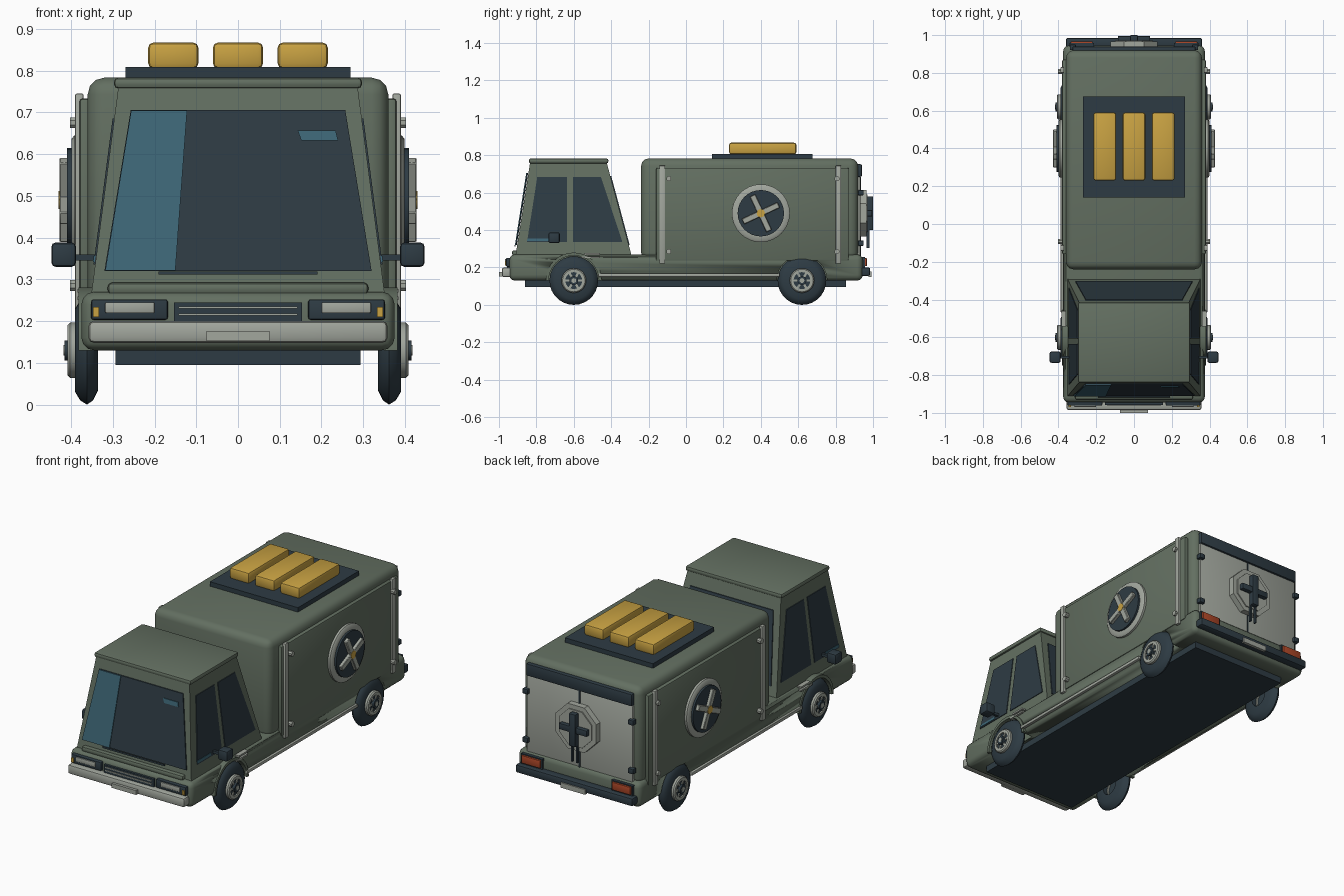
import bpy, bmesh
from math import radians, pi
from mathutils import Matrix, Vector

if "Cube" in bpy.data.objects:
    bpy.data.objects.remove(bpy.data.objects["Cube"], do_unlink=True)


def material(name, r, g, b):
    m = bpy.data.materials.new(name)
    m.use_nodes = True
    m.diffuse_color = (r, g, b, 1)
    bsdf = next(n for n in m.node_tree.nodes if n.type == 'BSDF_PRINCIPLED')
    bsdf.inputs["Base Color"].default_value = (r, g, b, 1)
    bsdf.inputs["Roughness"].default_value = 0.7
    return m


GREEN = material("olive green", .125, .16, .12)
GREY = material("light grey", .36, .385, .34)
DARK = material("dark slate", .027, .044, .057)
TEAL = material("teal glare", .047, .135, .185)
YELLOW = material("amber yellow", .58, .36, .055)
RED = material("lamp red", .4, .06, .02)


def make(name, bm, mat):
    me = bpy.data.meshes.new(name)
    bm.to_mesh(me)
    me.materials.append(mat)
    ob = bpy.data.objects.new(name, me)
    bpy.context.scene.collection.objects.link(ob)
    bpy.ops.object.select_all(action='DESELECT')
    ob.select_set(True)
    bpy.context.view_layer.objects.active = ob
    bpy.ops.object.shade_smooth_by_angle(angle=radians(40))
    return ob


def finish(name, bm, mat, pair=False):
    """Turn a bmesh into an object, or into a left and right pair."""
    bmesh.ops.recalc_face_normals(bm, faces=bm.faces)
    ob = make("left_" + name if pair else name, bm, mat)
    if pair:
        bmesh.ops.scale(bm, vec=(-1, 1, 1), verts=bm.verts)
        bmesh.ops.reverse_faces(bm, faces=bm.faces)
        make("right_" + name, bm, mat)
    bm.free()
    return ob


def box(name, x, y, z, mat, bevel=0, pair=False, seg=2, turn=None):
    bm = bmesh.new()
    bmesh.ops.create_cube(bm, size=1)
    bmesh.ops.scale(bm, vec=(x[1] - x[0], y[1] - y[0], z[1] - z[0]), verts=bm.verts)
    if bevel:
        bmesh.ops.bevel(bm, geom=bm.edges[:], offset=bevel, segments=seg,
                        profile=.5, affect='EDGES')
    if turn:
        bmesh.ops.rotate(bm, matrix=Matrix.Rotation(turn, 3, 'X'), verts=bm.verts)
    bmesh.ops.translate(bm, vec=(sum(x) / 2, sum(y) / 2, sum(z) / 2), verts=bm.verts)
    return finish(name, bm, mat, pair)


def disc(name, axis, centre, r, depth, mat, pair=False, seg=24):
    bm = bmesh.new()
    rot = Matrix.Rotation(pi / 2, 4, 'Y' if axis == 'X' else 'X')
    if seg == 8:
        rot = rot @ Matrix.Rotation(pi / 8, 4, 'Z')
    bmesh.ops.create_cone(bm, cap_ends=True, segments=seg, radius1=r, radius2=r,
                          depth=depth, matrix=Matrix.Translation(centre) @ rot)
    return finish(name, bm, mat, pair)


def lathe(name, profile, y, z, mat, angle=2 * pi, seg=28):
    """Spin a closed (x, radius) outline about a sideways axis, on both sides."""
    bm = bmesh.new()
    vs = [bm.verts.new((x, y + r, z)) for x, r in profile]
    face = bm.faces.new(vs)
    full = angle > 6
    geom = face.edges[:] + vs + ([] if full else [face])
    if full:
        bmesh.ops.delete(bm, geom=[face], context='FACES_ONLY')
    bmesh.ops.spin(bm, geom=geom, cent=(0, y, z), axis=(1, 0, 0), angle=angle, steps=seg)
    bmesh.ops.remove_doubles(bm, verts=bm.verts, dist=1e-4)
    finish(name, bm, mat, True)


def plate(name, corners, push, mat, pair=False):
    """Thin flat panel from its corners, thickened along push."""
    bm = bmesh.new()
    f = bm.faces.new([bm.verts.new(c) for c in corners])
    out = bmesh.ops.extrude_face_region(bm, geom=[f])["geom"]
    bmesh.ops.translate(bm, vec=push, verts=[v for v in out if isinstance(v, bmesh.types.BMVert)])
    finish(name, bm, mat, pair)


# Lower body with wheel wells
WHEELS = {"front": -.6, "rear": .62}
body = box("lower_body", (-.375, .375), (-.945, .945), (.13, .27), GREEN, .03, seg=3)
for end, y in WHEELS.items():
    for s in (1, -1):
        cutter = disc("well_cutter", 'X', (s * .4, y, .13), .134, .18, DARK, seg=32)
        cutter.hide_render = True
        mod = body.modifiers.new("well", 'BOOLEAN')
        mod.operation, mod.object, mod.solver = 'DIFFERENCE', cutter, 'EXACT'
        bpy.context.view_layer.objects.active = body
        bpy.ops.object.modifier_apply(modifier=mod.name)
        bpy.data.objects.remove(cutter, do_unlink=True)
box("underbody", (-.293, .293), (-.86, .855), (.095, .16), DARK)
box("side_trim", (.37, .388), (-.47, .5), (.15, .168), GREY, .004, True)

# Wheels
TYRE = [(.335, .05), (.335, .095), (.347, .12), (.362, .13), (.378, .12), (.39, .1), (.39, .05)]
for end, y in WHEELS.items():
    lathe(end + "_tyre", TYRE, y, .13, DARK)
    lathe(end + "_rim", [(.36, .045), (.36, .066), (.402, .066), (.408, .06), (.408, .045)],
          y, .13, GREY)
    disc(end + "_wheel_face", 'X', (.385, y, .13), .05, .03, DARK, True)
    for k in range(3):
        box(end + "_spoke", (.385, .405), (y - .05, y + .05), (.124, .136), GREY,
            pair=True, turn=k * pi / 3)
    disc(end + "_hub", 'X', (.4, y, .13), .024, .032, DARK, True, 16)
    disc(end + "_hub_cap", 'X', (.414, y, .13), .013, .008, GREY, True, 12)
lathe("front_arch", [(.35, .134), (.35, .15), (.382, .15), (.382, .134)], -.6, .13, GREEN, pi, 16)
for z in (.25, .268):
    box("step_bar", (.36, .385), (-.56 + z - .25, -.46), (z, z + .009), GREY, pair=True)

# Cargo box
box("cargo_box", (-.36, .36), (-.24, .92), (.24, .783), GREEN, .04, seg=3)
box("side_panel", (.35, .38), (-.16, .87), (.235, .733), GREEN, .008, True)
for y, out in ((-.127, .035), (.815, -.008)):
    box("panel_rail", (.37, .39), (y - .015, y + .015), (.22, .745), GREY, .004, True)
    for z in (.285, .675):
        disc("panel_bolt", 'X', (.39, y + out, z), .014, .026, GREY, True, 8)

# Side fans
FAN = Vector((0, .4, .49))
lathe("fan_ring", [(.37, .118), (.37, .155), (.392, .155), (.399, .146), (.399, .118)],
      FAN.y, FAN.z, GREY, seg=32)
disc("fan_disc", 'X', (.392, FAN.y, FAN.z), .124, .036, DARK, True, 32)
for k in range(2):
    box("fan_blade", (.405, .428), (FAN.y - .105, FAN.y + .105), (FAN.z - .016, FAN.z + .016),
        GREY, .003, True, 1, radians(25 + 90 * k))
disc("fan_hub", 'X', (.419, FAN.y, FAN.z), .022, .022, YELLOW, True, 12)

# Roof rack with cases
box("roof_tray", (-.27, .27), (.14, .675), (.775, .808), DARK)
for x in (-.155, 0, .155):
    box("roof_case", (x - .06, x + .06), (.23, .59), (.805, .867), YELLOW, .012)

# Cab: a tapered block described by its outline at any height
LOW, HIGH = .26, .765


def cab_at(z):
    t = (z - LOW) / (HIGH - LOW)
    return .352 - .066 * t, -.912 + .079 * t, -.29 - .135 * t   # half width, front, back


bm = bmesh.new()
for z in (LOW, HIGH):
    w, f, b = cab_at(z)
    for c in ((-w, f), (w, f), (w, b), (-w, b)):
        bm.verts.new((*c, z))
bmesh.ops.convex_hull(bm, input=bm.verts)
bmesh.ops.dissolve_limit(bm, angle_limit=.02, verts=bm.verts, edges=bm.edges)
finish("cab", bm, GREEN)
box("cab_roof", (-.297, .297), (-.84, -.415), (.757, .783), GREEN, .01)
box("cowl", (-.312, .312), (-.93, -.88), (.264, .292), GREEN, .01)


def screen(name, xl, xh, z0, z1, gap, mat):
    """Panel lying on the cab front; xl and xh are x spans at the low and high edge."""
    y0, y1 = cab_at(z0)[1] - gap, cab_at(z1)[1] - gap
    plate(name, [(xl[0], y0, z0), (xl[1], y0, z0), (xh[1], y1, z1), (xh[0], y1, z1)],
          (0, -.006, 0), mat)


screen("windscreen", (-.32, .32), (-.257, .257), .32, .705, .002, DARK)
screen("windscreen_glare", (-.318, -.15), (-.256, -.122), .321, .704, .006, TEAL)
screen("glare_spot", (.152, .24), (.143, .234), .632, .656, .006, TEAL)
screen("wiper", (-.19, .19), (-.19, .19), .311, .319, .008, DARK)


def side_window(name, low, high, z0, z1, mat, gap=0):
    x0, x1 = cab_at(z0)[0] + gap, cab_at(z1)[0] + gap
    plate(name, [(x0, low[0], z0), (x0, low[1], z0), (x1, high[1], z1), (x1, high[0], z1)],
          (.004, 0, 0), mat, True)


side_window("front_side_window", (-.85, -.635), (-.795, -.635), .335, .685, DARK)
side_window("rear_side_window", (-.605, -.34), (-.605, -.455), .335, .685, DARK)
side_window("window_glare", (-.85, -.73), (-.848, -.73), .342, .356, TEAL, .002)
b0, b1 = cab_at(.32)[2], cab_at(.69)[2]
plate("back_window", [(-.31, b0, .32), (.31, b0, .32), (.255, b1, .69), (-.255, b1, .69)],
      (0, .005, 0), DARK)
box("mirror", (.388, .447), (-.735, -.675), (.33, .388), DARK, .01, True)
box("mirror_arm", (.33, .4), (-.712, -.698), (.345, .36), DARK, pair=True)

# Front end
box("front_bumper", (-.358, .358), (-.985, -.93), (.148, .2), GREY, .012)
box("front_plate", (-.075, .075), (-1, -.98), (.152, .176), GREY)
box("headlamp_housing", (.168, .352), (-.962, -.92), (.203, .252), DARK, .006, True)
box("headlamp", (.2, .318), (-.968, -.95), (.219, .245), GREY, .003, True)
box("indicator", (.333, .347), (-.968, -.95), (.21, .234), YELLOW, pair=True)
box("grille", (-.153, .153), (-.957, -.93), (.2, .244), DARK)
for z in (.213, .23):
    box("grille_bar", (-.143, .143), (-.962, -.95), (z, z + .005), GREY)

# Rear end
box("rear_door", (-.325, .325), (.9, .932), (.2, .685), GREY, .004)
box("rear_door_seam", (-.004, .004), (.93, .935), (.22, .685), DARK)
box("rear_visor", (-.325, .325), (.9, .94), (.685, .752), DARK, .006)
for z in (.33, .6):
    box("door_hinge", (.308, .34), (.92, .95), (z - .014, z + .014), DARK, .004, True)
disc("door_disc", 'Y', (0, .945, .49), .135, .04, GREY, seg=8)
disc("door_disc_face", 'Y', (0, .967, .49), .108, .008, GREY, seg=8)
box("door_handle_bar", (-.085, .085), (.965, .995), (.473, .507), DARK, .004)
box("door_handle_post", (-.02, .02), (.965, 1), (.4, .58), DARK, .004)
box("door_rod", (.012, .02), (.965, .98), (.305, .45), DARK, pair=True)
box("rear_bumper", (-.36, .36), (.93, .985), (.155, .2), DARK, .01)
box("rear_plate", (-.075, .075), (.975, .992), (.15, .178), GREY)
box("tail_lamp_housing", (.212, .342), (.93, .957), (.2, .256), DARK, pair=True)
box("tail_lamp", (.22, .335), (.94, .967), (.207, .25), RED, .003, True)
